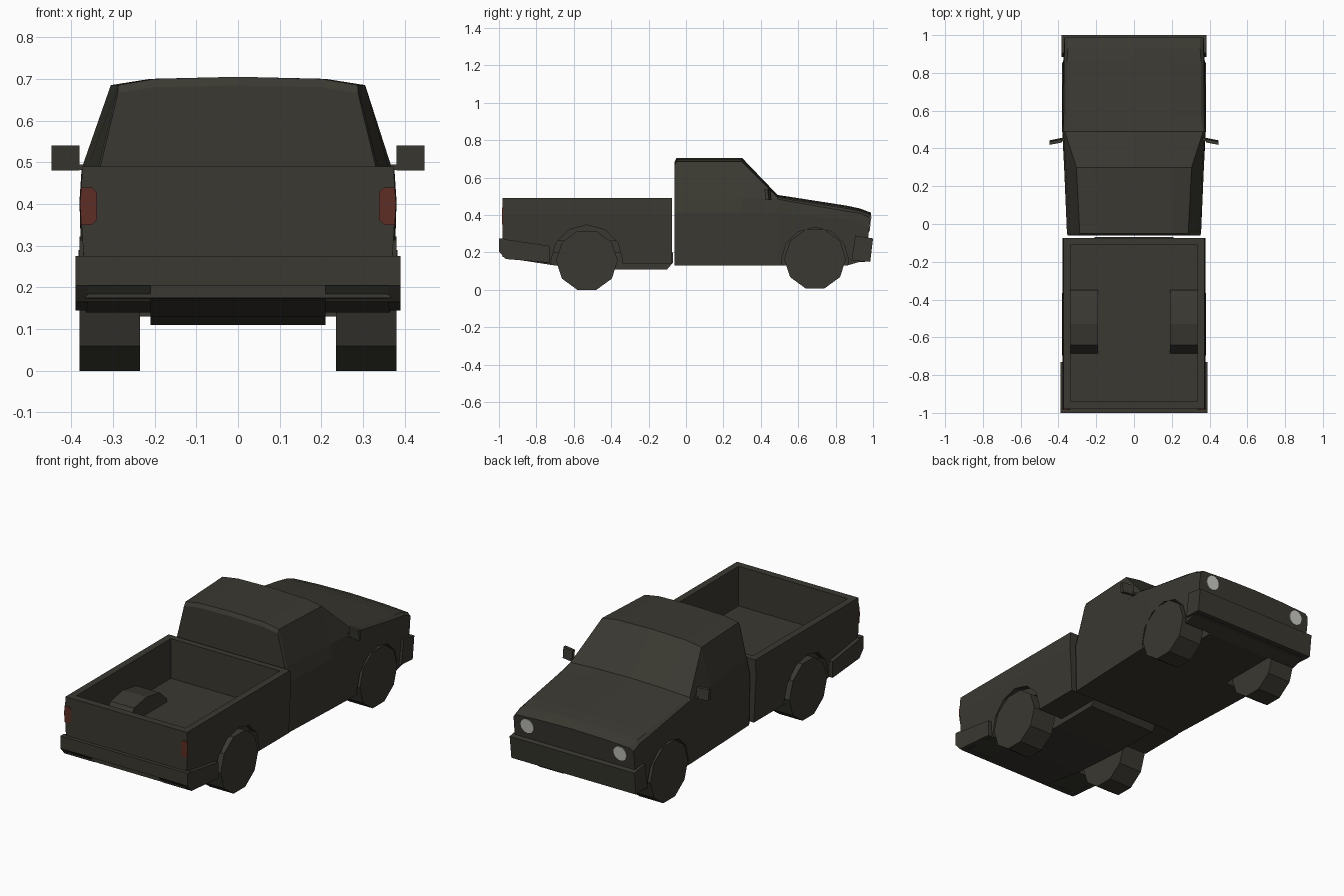
import bpy, bmesh, math

if "Cube" in bpy.data.objects:
    bpy.data.objects.remove(bpy.data.objects["Cube"])


def material(name, rgb):
    m = bpy.data.materials.new(name)
    m.diffuse_color = (*rgb, 1)
    m.use_nodes = True
    m.node_tree.nodes["Principled BSDF"].inputs["Base Color"].default_value = m.diffuse_color
    return m


OLIVE = material("dark_olive", (0.042, 0.040, 0.031))
RED = material("tail_red", (0.11, 0.026, 0.019))
LAMP = material("lamp_grey", (0.60, 0.60, 0.57))


def finish(bm, name, mat):
    bmesh.ops.recalc_face_normals(bm, faces=bm.faces)
    me = bpy.data.meshes.new(name)
    bm.to_mesh(me)
    bm.free()
    me.materials.append(mat)
    ob = bpy.data.objects.new(name, me)
    bpy.context.collection.objects.link(ob)
    return ob


def skin(name, rings, mat=OLIVE):
    """Join equal-length rings of points and cap both ends."""
    bm = bmesh.new()
    vs = [[bm.verts.new(p) for p in r] for r in rings]
    n = len(vs[0])
    for a, b in zip(vs, vs[1:]):
        for i in range(n):
            j = (i + 1) % n
            bm.faces.new((a[i], a[j], b[j], b[i]))
    bm.faces.new(vs[0])
    bm.faces.new(vs[-1])
    return finish(bm, name, mat)


def loft(name, sections):
    """Sections are (y, tilt, half outline of x,z points from the bottom up)."""
    rings = []
    for y, tilt, pts in sections:
        full = pts + [(-x, z) for x, z in reversed(pts) if x > 0]
        rings.append([(x, y + tilt * (z - 0.13), z) for x, z in full])
    return skin(name, rings)


def prism(name, profile, x0, x1, mat=OLIVE):
    """Extrude a y,z profile along x."""
    return skin(name, [[(x, y, z) for y, z in profile] for x in (x0, x1)], mat)


def box(name, x, y, z, mat=OLIVE):
    return prism(name, [(y[0], z[0]), (y[1], z[0]), (y[1], z[1]), (y[0], z[1])], x[0], x[1], mat)


def circle(y, z, r, n, turn=0.0):
    return [(y + r * math.cos(turn + math.tau * i / n), z + r * math.sin(turn + math.tau * i / n))
            for i in range(n)]


def cut(ob, cutter):
    cutter.hide_render = True
    m = ob.modifiers.new("cut", 'BOOLEAN')
    m.operation = 'DIFFERENCE'
    m.solver = 'EXACT'
    m.object = cutter
    bpy.context.view_layer.objects.active = ob
    bpy.ops.object.modifier_apply(modifier=m.name)
    bpy.data.objects.remove(cutter)


# Cab and hood
cab = loft("cab_and_hood", [
    (-0.062, 0, [(.345, .13), (.35, .41), (.33, .49), (.288, .665), (.20, .68), (0, .684)]),
    (-0.050, 0, [(.35, .13), (.355, .41), (.335, .49), (.287, .685), (.20, .70), (0, .705)]),
    (0.30, 0, [(.365, .13), (.37, .41), (.36, .49), (.305, .685), (.21, .70), (0, .705)]),
    (0.49, 0, [(.372, .13), (.38, .41), (.375, .485), (.366, .495), (.20, .503), (0, .507)]),
    (0.57, 0, [(.372, .13), (.38, .40), (.372, .47), (.355, .48), (.20, .49), (0, .495)]),
    (0.86, 0, [(.37, .13), (.375, .38), (.37, .42), (.355, .435), (.20, .445), (0, .45)]),
    (0.93, 0, [(.37, .15), (.37, .36), (.368, .41), (.35, .422), (.20, .43), (0, .435)]),
    (0.955, .125, [(.365, .15), (.37, .33), (.368, .385), (.35, .40), (.20, .408), (0, .412)]),
])

# Cargo bed with its hollow
bed = loft("cargo_bed", [
    (y, 0, [(.365, z), (.372, .30), (.378, .40), (.373, .49)])
    for y, z in ((-0.98, .175), (-0.72, .14), (-0.075, .14))])
cut(bed, box("bed_cutter", (-.335, .335), (-.94, -.11), (.27, .60)))

# Wheel arches
for s in (-1, 1):
    cut(cab, prism("arch_cutter", circle(.69, .155, .18, 12), s * .20, s * .5))
    cut(bed, prism("arch_cutter", circle(-.53, .155, .192, 12), s * .20, s * .5))

# Underbody below the bed
prism("underbody", [(-.97, .20), (-.96, .17), (-.70, .13), (-.38, .11), (-.10, .11), (-.07, .145), (-.07, .20)],
      -.21, .21)

# Bumpers
prism("front_bumper", [(.885, .155), (.905, .29), (1.0, .275), (.985, .15)], -.383, .383)
box("rear_bumper", (-.39, .39), (-1.0, -.97), (.205, .275))

for s, side in ((-1, "left"), (1, "right")):
    # Rear bumper ends
    prism(side + "_bumper_end", [(-1, .275), (-1, .205), (-.965, .165), (-.73, .145), (-.73, .235)],
          s * (.36), s * .39)
    prism(side + "_bumper_lower", [(-1, .21), (-.965, .165), (-.94, .165), (-.94, .21)], s * .21, s * .39)

    # Wheels
    for name, y, z in (("rear", -.53, .157), ("front", .69, .165)):
        prism(f"{side}_{name}_wheel", circle(y, z, .165, 10), s * .235, s * .38)

    # Wheel housings inside the bed
    prism(side + "_wheel_housing",
          [(-.69, .262), (-.64, .345), (-.53, .365), (-.415, .345), (-.35, .285), (-.35, .262)],
          s * .19, s * .34)

    # Mirrors, swept slightly outward
    skin(side + "_mirror", [[(s * x, y + d, z) for y, z in ((0, .48), (.018, .48), (.012, .54), (-.006, .54))]
                            for x, d in ((.38, .438), (.447, .425))])
    box(side + "_mirror_arm", (s * .355, s * .39), (.44, .455), (.482, .495))

    # Tail lamps with clipped corners
    lamp = [(.338, .362), (.35, .35), (.376, .35), (.379, .40), (.376, .44), (.35, .44), (.338, .428)]
    skin(side + "_tail_lamp", [[(s * x, y, z) for x, z in lamp] for y in (-.984, -.977)], RED)

    # Round headlamps lying on the sloped nose
    skin(side + "_headlamp", [[(s * .285 + a, .955 + .125 * (z - .13) + d, z)
                               for a, z in circle(0, .352, .04, 16)] for d in (-.003, .004)], LAMP)
